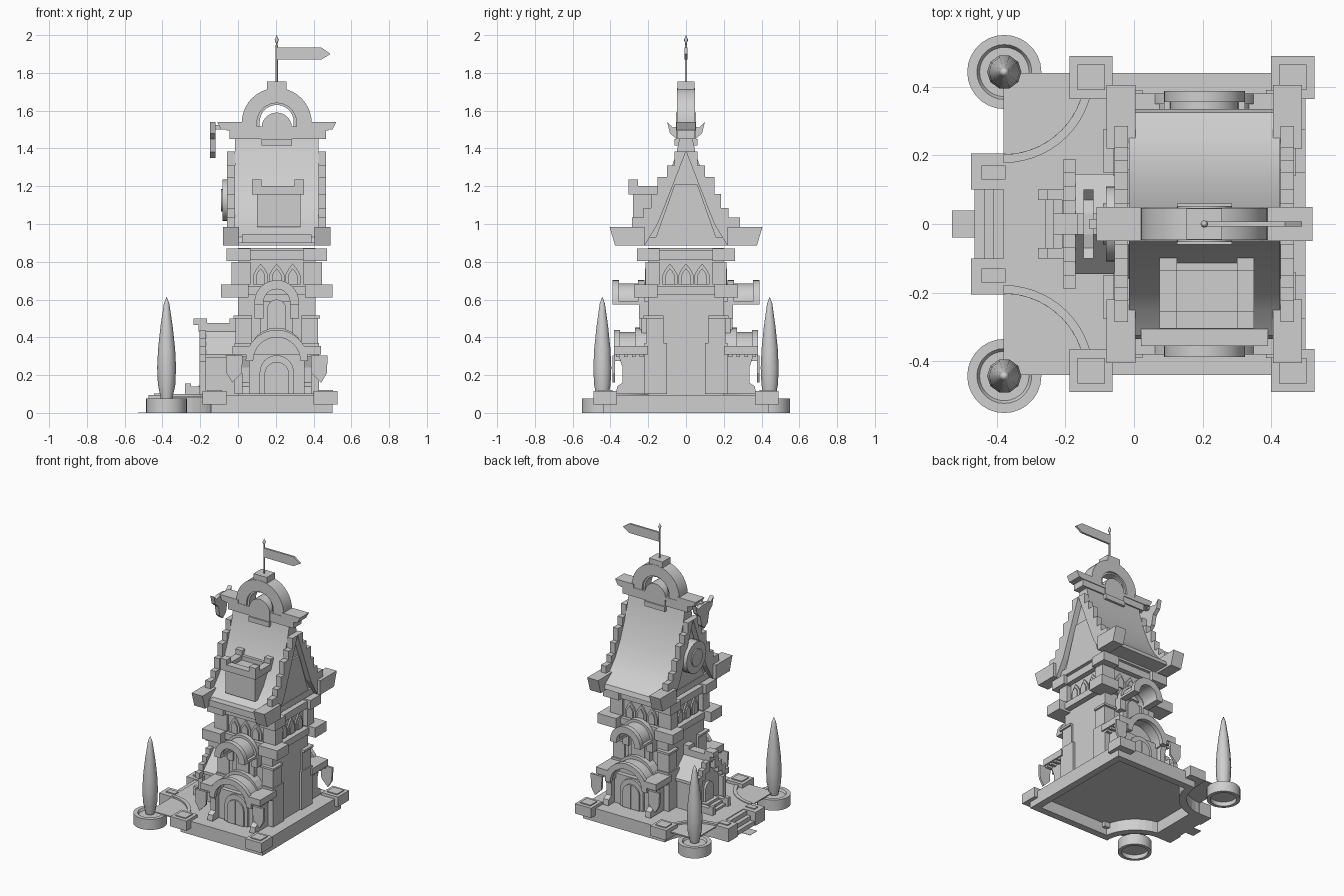
import bpy, bmesh, math

stone = bpy.data.materials.new("grey_stone")
stone.diffuse_color = (0.62, 0.62, 0.62, 1)
CX = 0.205                      # tower axis
PI = math.pi


def finish(name, bm, smooth=0):
    bmesh.ops.recalc_face_normals(bm, faces=bm.faces)
    me = bpy.data.meshes.new(name)
    bm.to_mesh(me)
    bm.free()
    me.materials.append(stone)
    if smooth:
        for p in me.polygons:
            p.use_smooth = True
        me.set_sharp_from_angle(angle=math.radians(smooth))
    ob = bpy.data.objects.new(name, me)
    bpy.context.collection.objects.link(ob)
    return ob


def prism(name, pts, axis, a, b, smooth=0, hollow=None):
    """Extrude a 2D outline along an axis; hollow=(rim, depth) recesses the underside."""
    bm = bmesh.new()
    place = {"x": lambda u, v, w: (w, u, v), "y": lambda u, v, w: (u, w, v),
             "z": lambda u, v, w: (u, v, w)}[axis]
    lo = [bm.verts.new(place(u, v, a)) for u, v in pts]
    hi = [bm.verts.new(place(u, v, b)) for u, v in pts]
    n = len(pts)
    bottom = bm.faces.new(lo)
    bm.faces.new(hi[::-1])
    for i in range(n):
        bm.faces.new((lo[i], hi[i], hi[(i + 1) % n], lo[(i + 1) % n]))
    bmesh.ops.recalc_face_normals(bm, faces=bm.faces)
    if hollow:
        bmesh.ops.inset_region(bm, faces=[bottom], thickness=hollow[0], use_even_offset=True)
        res = bmesh.ops.extrude_face_region(bm, geom=[bottom])
        vs = [g for g in res["geom"] if isinstance(g, bmesh.types.BMVert)]
        bmesh.ops.translate(bm, verts=vs, vec=(0, 0, hollow[1]))
        if bottom.is_valid:
            bmesh.ops.delete(bm, geom=[bottom], context="FACES")
    return finish(name, bm, smooth)


def box(name, x0, x1, y0, y1, z0, z1):
    return prism(name, [(x0, y0), (x1, y0), (x1, y1), (x0, y1)], "z", z0, z1)


def lathe(name, prof, x, y, seg, smooth=45):
    bm = bmesh.new()
    vs = [bm.verts.new((r, 0, z)) for r, z in prof]
    es = [bm.edges.new(e) for e in zip(vs, vs[1:])]
    bmesh.ops.spin(bm, geom=vs + es, cent=(0, 0, 0), axis=(0, 0, 1), angle=2 * PI, steps=seg)
    bmesh.ops.remove_doubles(bm, verts=bm.verts, dist=1e-5)
    bmesh.ops.translate(bm, verts=bm.verts, vec=(x, y, 0))
    return finish(name, bm, smooth)


def arc(cu, cv, r, a0, a1, n):
    return [(cu + r * math.cos(a0 + (a1 - a0) * i / n),
             cv + r * math.sin(a0 + (a1 - a0) * i / n)) for i in range(n + 1)]


def arch(name, cz, r0, r1, y0, y1, n=16, leg=0):
    """Half ring over the tower axis with optional straight legs."""
    out, inn = arc(CX, cz, r1, 0, PI, n), arc(CX, cz, r0, PI, 0, n)
    if leg:
        out = [(CX + r1, cz - leg)] + out + [(CX - r1, cz - leg)]
        inn = [(CX - r0, cz - leg)] + inn + [(CX + r0, cz - leg)]
    return prism(name, out + inn, "y", y0, y1, 32)


def dome(hw, z0, zc, n=12):
    """Round-topped door outline."""
    return [(CX - hw, z0), (CX + hw, z0)] + arc(CX, zc, hw, 0, PI, n)


# ---- base platform with concave corners, steps and corner pads
outline = [(0.5, -0.44), (0.5, 0.44)] + arc(-0.38, 0.44, 0.237, 0, -PI / 2, 10) \
    + arc(-0.38, -0.44, 0.237, PI / 2, 0, 10)
prism("platform", outline, "z", 0, 0.095, hollow=(0.05, 0.08))
box("garden_plate", -0.38, -0.12, -0.44, 0.44, 0.08, 0.088)
box("threshold_slab", -0.53, -0.46, -0.04, 0.04, 0, 0.002)
for i in range(3):
    box("entry_step", -0.465 + 0.028 * i, -0.37, -0.1, 0.1, 0, 0.03 * (i + 1))
# gable curve and stair outline shared by both sides
gable_curve = [(0.22, 0.885), (0.15, 1.0), (0.075, 1.19), (0, 1.385)]
steps = [(0.06, 1.385), (0.10, 1.31), (0.15, 1.25), (0.185, 1.16), (0.225, 1.085),
         (0.285, 1.035), (0.33, 0.985)]
stair = []
for i, (y, z) in enumerate(steps):
    stair += [(y, z), (y, steps[i + 1][1] if i < 6 else 0.93)]

for s in (-1, 1):
    def ybox(name, x0, x1, a, b, z0, z1):
        return box(name, x0, x1, min(s * a, s * b), max(s * a, s * b), z0, z1)

    def yprism(name, pts, a, b, smooth=0):
        return prism(name, pts, "y", min(s * a, s * b), max(s * a, s * b), smooth)

    prism("garden_edging", arc(-0.38, s * 0.44, 0.237, -s * PI / 2, 0, 14)
          + arc(-0.38, s * 0.44, 0.262, 0, -s * PI / 2, 14), "z", 0.05, 0.1, 32)
    ybox("entry_post", -0.475, -0.375, 0.1, 0.205, 0, 0.095)
    ybox("entry_post_cap", -0.445, -0.375, 0.13, 0.17, 0.095, 0.102)
    for x in (-0.125, 0.463):
        ybox("corner_pad", x - 0.063, x + 0.063, 0.365, 0.49, 0.045, 0.115)
        ybox("corner_pad_top", x - 0.04, x + 0.04, 0.39, 0.465, 0.115, 0.122)
    # planters and cypress trees
    lathe("planter", [(0, 0.03), (0.085, 0.03), (0.085, 0), (0.108, 0), (0.108, 0.075),
                      (0.08, 0.075), (0.072, 0.06), (0, 0.06)], -0.378, s * 0.443, 28)
    lathe("cypress", [(0, 0.06), (0.03, 0.07), (0.046, 0.15), (0.05, 0.24), (0.045, 0.34),
                      (0.032, 0.46), (0.014, 0.58), (0, 0.615)], -0.378, s * 0.443, 10)

    # ---- lower porch with barrel hood
    ybox("porch_wall", CX - 0.15, CX + 0.15, 0.2, 0.3, 0.1, 0.31)
    yprism("porch_tympanum", dome(0.15, 0.3, 0.301), 0.2, 0.27)
    arch("porch_hood", 0.275, 0.135, 0.152, *sorted((s * 0.2, s * 0.365)))
    arch("porch_hood_rim", 0.275, 0.125, 0.165, *sorted((s * 0.35, s * 0.38)))
    arch("porch_hood_band", 0.275, 0.135, 0.163, *sorted((s * 0.2, s * 0.24)))
    yprism("door_frame", dome(0.09, 0.1, 0.215), 0.3, 0.315, 32)
    yprism("door", dome(0.065, 0.1, 0.205), 0.3, 0.325, 32)
    ybox("door_seam", CX - 0.003, CX + 0.003, 0.3, 0.33, 0.1, 0.265)
    for m in (-1, 1):
        u = lambda d: CX + m * d
        a, b = sorted((u(0.13), u(0.235)))
        ybox("porch_impost", a, b, 0.2, 0.38, 0.31, 0.355)
        for k in range(4):
            ybox("impost_dentil", a + 0.01, b - 0.01, 0.225 + 0.042 * k, 0.245 + 0.042 * k, 0.295, 0.31)
        a, b = sorted((u(0.145), u(0.185)))
        ybox("porch_pillar", a, b, 0.2, 0.315, 0.1, 0.31)
        prism("porch_bracket", [(s * 0.31, 0.1), (s * 0.37, 0.1), (s * 0.365, 0.14), (s * 0.335, 0.16),
                                (s * 0.335, 0.24), (s * 0.36, 0.31), (s * 0.31, 0.31)], "x", a, b)
        c = u(0.225)
        yprism("hanging_shield", [(c - 0.045, 0.305), (c + 0.045, 0.305), (c + 0.04, 0.21), (c + m * 0.01, 0.16),
                                  (c - 0.04, 0.21)], 0.375, 0.39)

    # ---- upper balcony bay with barrel hood
    ybox("bay_wall", CX - 0.085, CX + 0.085, 0.2, 0.235, 0.4, 0.59)
    arch("bay_hood", 0.585, 0.075, 0.1, *sorted((s * 0.2, s * 0.38)))
    for y in (0.22, 0.355):
        arch("bay_hood_rim", 0.585, 0.07, 0.118, *sorted((s * y, s * (y + 0.033))), leg=0.012)
    for m in (-1, 1):
        a, b = sorted((CX + m * 0.07, CX + m * 0.118))
        ybox("bay_impost", a, b, 0.2, 0.385, 0.573, 0.59)
        ybox("bay_bracket", a, b, 0.2, 0.25, 0.5, 0.573)
    yprism("bay_window", dome(0.05, 0.44, 0.55), 0.235, 0.245, 32)

    # ---- tower corners
    for m in (-1, 1):
        def corner(name, d0, d1, y0, y1, z0, z1):
            a, b = sorted((CX + m * d0, CX + m * d1))
            ybox(name, a, b, y0, y1, z0, z1)
        corner("corner_buttress", 0.12, 0.224, 0.1, 0.22, 0.1, 0.37)
        corner("corner_quoin", 0.13, 0.218, 0.12, 0.21, 0.37, 0.51)
        corner("corner_quoin_band", 0.13, 0.23, 0.12, 0.225, 0.5, 0.515)
        corner("corner_band_low", 0.15, 0.295, 0.15, 0.275, 0.61, 0.68)
        corner("corner_pier", 0.14, 0.24, 0.14, 0.215, 0.68, 0.8)
        corner("corner_band_top", 0.14, 0.265, 0.14, 0.26, 0.805, 0.87)
        # flared roof corner blocks
        a, b = sorted((CX + m * 0.2, CX + m * 0.285))
        prism("roof_corner_block", [(s * 0.22, 0.885), (s * 0.375, 0.885), (s * 0.405, 0.985),
                                    (s * 0.22, 0.985)], "x", a, b)
        # stepped gable coping around the recessed panel
        a, b = sorted((CX + m * 0.222, CX + m * 0.262))
        prism("stepped_gable", [(s * y, z) for y, z in stair + gable_curve], "x", a, b)
    ybox("eave_beam", 0.02, 0.39, 0.2, 0.32 if s > 0 else 0.355, 0.9, 0.93 if s > 0 else 0.945)

# ---- tower body, string courses, frieze
box("tower", 0, 0.41, -0.2, 0.2, 0.09, 0.872)
box("course_low", -0.04, 0.45, -0.225, 0.225, 0.625, 0.67)
box("course_top", -0.035, 0.445, -0.235, 0.235, 0.81, 0.86)
box("roof_base", -0.03, 0.44, -0.22, 0.22, 0.885, 0.93)


def lancet(c, w, z0, zs, zt):
    return [(c - w, z0), (c + w, z0), (c + w, zs), (c + w * 0.6, zs + (zt - zs) * 0.5), (c, zt),
            (c - w * 0.6, zs + (zt - zs) * 0.5), (c - w, zs)]


for i in (-1, 0, 1):
    for s in (-1, 1):
        for w, d, zt in ((0.04, 0.01, 0.79), (0.024, 0.018, 0.765)):
            prism("frieze_lancet", lancet(CX + i * 0.085, w, 0.68, 0.73, zt), "y", s * 0.19, s * (0.2 + d))
            prism("frieze_lancet", lancet(i * 0.085, w, 0.68, 0.73, zt), "x",
                  CX + s * 0.19, CX + s * (0.205 + d))

# ---- sweeping roof and recessed gable panels
half = [(0.335, 0.9), (0.325, 0.932), (0.25, 0.985), (0.185, 1.06), (0.13, 1.16), (0.085, 1.27),
        (0.05, 1.38), (0.035, 1.45)]
prism("roof", half + [(-y, z) for y, z in half[::-1]], "x", -0.015, 0.425, 32)
for s in (-1, 1):
    prism("gable_panel", [(0.17, 0.9), (0.06, 1.21), (-0.06, 1.21), (-0.17, 0.9)], "x",
          CX + s * 0.2, CX + s * 0.232)

# ---- ridge, bell arch and flag
box("ridge", -0.045, 0.465, -0.045, 0.045, 1.45, 1.5)
box("ridge_cap", -0.06, 0.48, -0.05, 0.05, 1.495, 1.515)
for s in (-1, 1):
    prism("ridge_end", [(CX + s * d, z) for d, z in ((0.17, 1.5), (0.295, 1.5), (0.315, 1.54), (0.17, 1.54))],
          "y", -0.05, 0.05)
arch("bell_arch", 1.535, 0.105, 0.185, -0.047, 0.047, 20, 0.03)
arch("bell_arch_inner", 1.54, 0.09, 0.14, -0.035, 0.035, 20, 0.03)
box("arch_keystone", CX - 0.052, CX + 0.052, -0.045, 0.045, 1.705, 1.755)
prism("bell_dormer", [(CX - 0.075, 1.44), (CX + 0.075, 1.44)] + arc(CX, 1.51, 0.08, 0, PI, 14),
      "y", -0.052, 0.052, 32)
box("bell_sill", CX - 0.08, CX + 0.08, -0.06, 0.06, 1.415, 1.45)
lathe("flag_pole", [(0, 1.75), (0.006, 1.75), (0.006, 1.94), (0.004, 1.955), (0.011, 1.975), (0, 2.0)], CX, 0, 8)
prism("flag", [(0.205, 1.87), (0.44, 1.87), (0.49, 1.9), (0.44, 1.935), (0.205, 1.935)], "y", -0.007, 0.007)

# ---- crenellated turret on the front roof slope
box("turret", 0.1, 0.33, -0.28, -0.09, 0.985, 1.17)
box("turret_floor", 0.075, 0.35, -0.305, -0.085, 1.155, 1.17)
for x in (0.075, 0.3):
    box("turret_parapet", x, x + 0.05, -0.305, -0.085, 1.17, 1.2)
    for y in (-0.305, -0.135):
        box("turret_merlon", x, x + 0.05, y, y + 0.05, 1.2, 1.235)
for y in (-0.305, -0.135):
    box("turret_parapet", 0.125, 0.3, y, y + 0.05, 1.17, 1.2)

# ---- wheel ornament and horned hanging sign on the left gable
prism("wheel_rim", arc(0, 1.125, 0.11, 0, 2 * PI, 24)[:-1], "x", -0.082, -0.02, 32)
prism("wheel_hub", arc(0, 1.125, 0.06, 0, 2 * PI, 20)[:-1], "x", -0.09, -0.08, 32)
box("sign_bracket", -0.13, -0.06, -0.015, 0.015, 1.5, 1.525)
sign = [(0, 1.35), (0.035, 1.38), (0.05, 1.45), (0.085, 1.48), (0.1, 1.54), (0.07, 1.51), (0.03, 1.52)]
prism("horned_sign", sign + [(-y, z) for y, z in sign[:0:-1]], "x", -0.147, -0.118)

# ---- small side house
prism("side_house", [(-0.13, 0.09), (0.13, 0.09), (0.13, 0.29), (0, 0.43), (-0.13, 0.29)], "x", -0.17, 0.01)
prism("side_house_roof", [(-0.145, 0.29), (-0.145, 0.31), (0, 0.455), (0.145, 0.31), (0.145, 0.29), (0, 0.43)],
      "x", -0.185, 0.01)
box("side_ridge", -0.21, 0, -0.03, 0.03, 0.43, 0.475)
box("side_ridge_end", -0.235, -0.165, -0.03, 0.03, 0.465, 0.5)
box("side_ridge_back", -0.045, 0, -0.03, 0.03, 0.465, 0.5)
prism("side_door", [(-0.045, 0.09), (0.045, 0.09)] + arc(0, 0.23, 0.045, 0, PI, 10), "x", -0.185, -0.165, 32)
for s in (-1, 1):
    for y0, y1, z0, z1 in ((0.03, 0.07, 0.36, 0.435), (0.07, 0.11, 0.32, 0.395),
                           (0.11, 0.15, 0.285, 0.355), (0.15, 0.19, 0.27, 0.31), (0.12, 0.155, 0.09, 0.27)):
        box("side_gable_step", -0.205, -0.17, min(s * y0, s * y1), max(s * y0, s * y1), z0, z1)
    box("stair_cheek", -0.25, -0.18, s * 0.085 - 0.015, s * 0.085 + 0.015, 0.09, 0.14)
    box("stair_post", -0.28, -0.25, s * 0.085 - 0.015, s * 0.085 + 0.015, 0.09, 0.155)
for i in range(3):
    box("side_stair", -0.26 + 0.025 * i, -0.17, -0.07, 0.07, 0.085, 0.11 + 0.018 * i)
